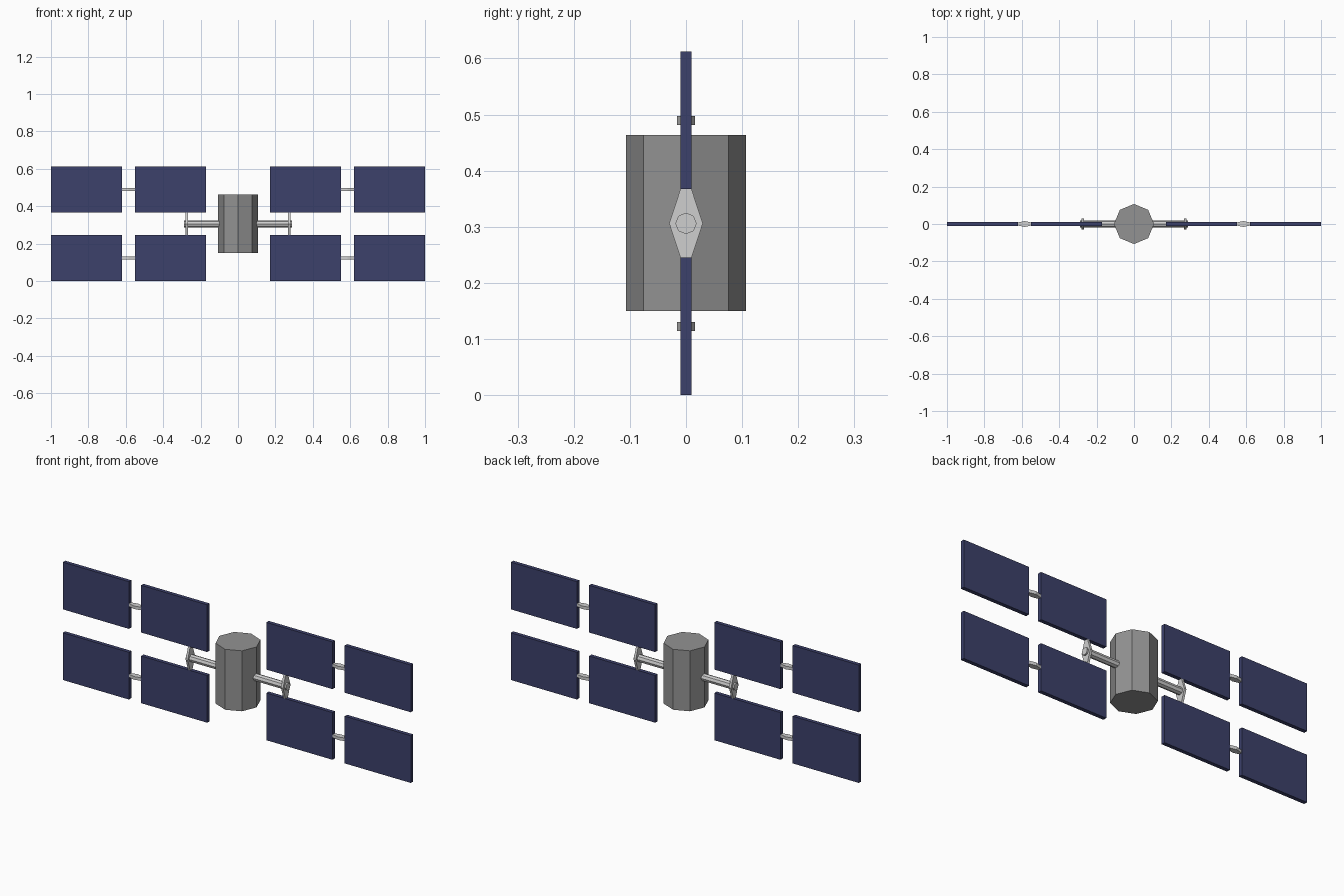
import bpy, bmesh, math
from mathutils import Matrix

if "Cube" in bpy.data.objects:
    bpy.data.objects.remove(bpy.data.objects["Cube"])


def material(name, rgb):
    m = bpy.data.materials.new(name)
    m.diffuse_color = (*rgb, 1)
    m.use_nodes = True
    m.node_tree.nodes["Principled BSDF"].inputs["Base Color"].default_value = m.diffuse_color
    return m


GREY = material("body grey", (0.29, 0.29, 0.29))
LIGHT = material("light metal", (0.62, 0.62, 0.62))
NAVY = material("panel navy", (0.045, 0.052, 0.145))
MID = 0.306  # height of the arm axis


def add_object(name, bm, mat):
    bmesh.ops.recalc_face_normals(bm, faces=bm.faces)
    me = bpy.data.meshes.new(name)
    bm.to_mesh(me)
    bm.free()
    me.materials.append(mat)
    ob = bpy.data.objects.new(name, me)
    bpy.context.collection.objects.link(ob)
    return ob


def prism(name, outline, vec, mat):
    """Extrude a flat outline of 3D points along vec."""
    bm = bmesh.new()
    face = bm.faces.new([bm.verts.new(p) for p in outline])
    ext = bmesh.ops.extrude_face_region(bm, geom=[face])
    moved = [v for v in ext["geom"] if isinstance(v, bmesh.types.BMVert)]
    bmesh.ops.translate(bm, verts=moved, vec=vec)
    return add_object(name, bm, mat)


def ring(r):
    return [(r * math.cos(i * math.pi / 4), r * math.sin(i * math.pi / 4)) for i in range(8)]


def box(name, x0, x1, y, z0, z1, mat):
    outline = [(x0, -y, z0), (x1, -y, z0), (x1, y, z0), (x0, y, z0)]
    return prism(name, outline, (0, 0, z1 - z0), mat)


# Octagonal body
prism("body", [(x, y, 0.15) for x, y in ring(0.107)], (0, 0, 0.314), GREY)

for side, s in (("right", 1), ("left", -1)):
    # Round arm from the body through the end plate
    prism(f"{side}_arm", [(s * 0.08, a, MID + b) for a, b in ring(0.019)],
          (s * 0.208, 0, 0), LIGHT)

    # Tapered plate carrying the upper and lower panels
    half = [(0.01, 0.061), (0.03, 0), (0.01, -0.061)]
    diamond = half + [(-y, z) for y, z in reversed(half)]
    prism(f"{side}_end_plate", [(s * 0.268, y, MID + z) for y, z in diamond],
          (s * 0.012, 0, 0), LIGHT)

    for level, z0 in (("lower", 0.0), ("upper", 0.367)):
        # Two panels per wing
        for part, x0, x1 in (("inner", 0.17, 0.55), ("outer", 0.62, 1.0)):
            box(f"{side}_{level}_{part}_panel", s * x0, s * x1, 0.01, z0, z0 + 0.245, NAVY)

        # Tapered link between the panels
        half = [(0.55, 0.008), (0.585, 0.016), (0.62, 0.008)]
        link = half + [(x, -y) for x, y in reversed(half)]
        prism(f"{side}_{level}_link", [(s * x, y, z0 + 0.1145) for x, y in link],
              (0, 0, 0.016), LIGHT)
